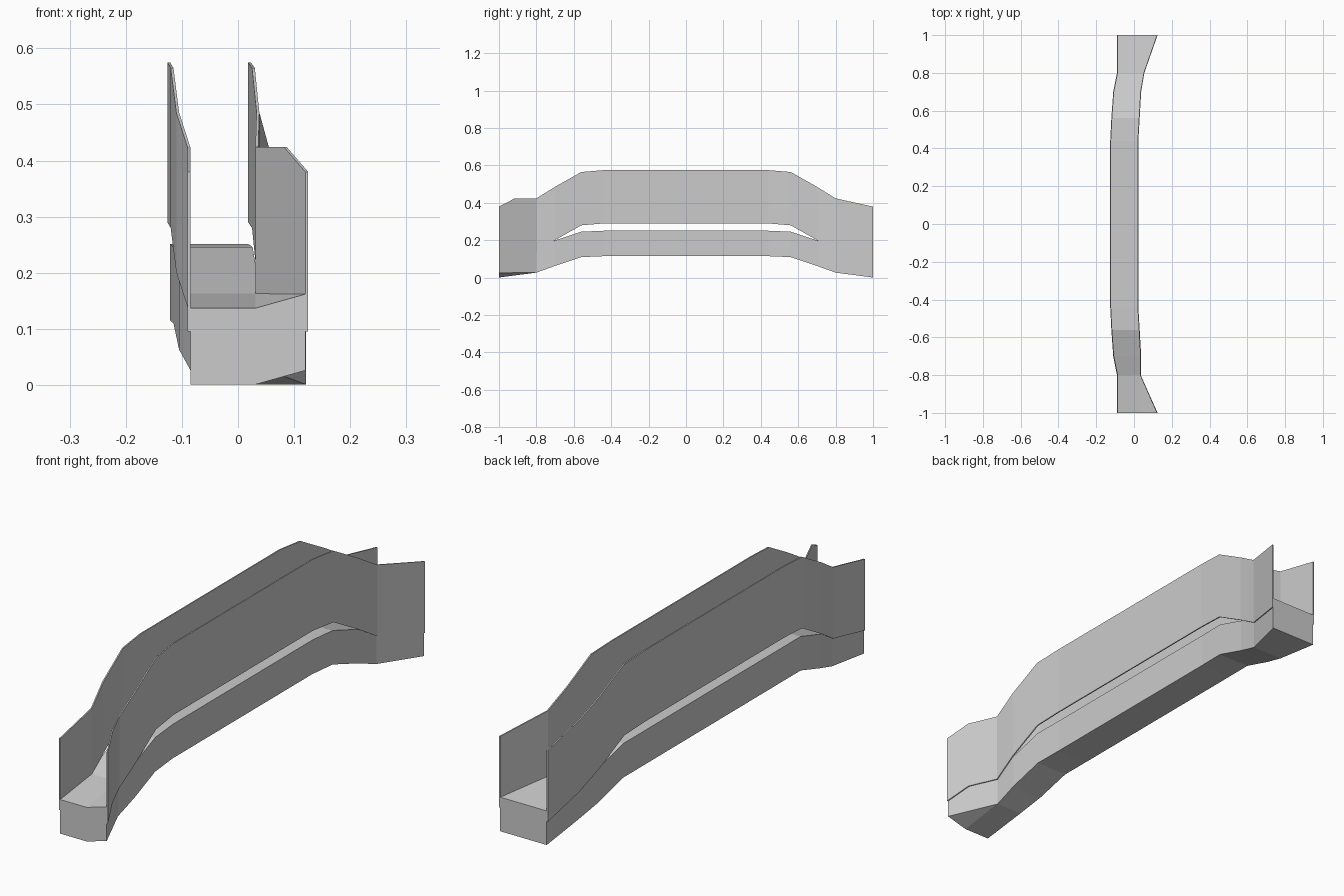
import bpy

if "Cube" in bpy.data.objects:
    bpy.data.objects.remove(bpy.data.objects["Cube"])


def loft(name, rings):
    """Skin a run of equal-length cross-sections and cap both ends."""
    n = len(rings[0])
    verts = [v for ring in rings for v in ring]
    faces = []
    for i in range(len(rings) - 1):
        for j in range(n):
            a, b = i * n + j, i * n + (j + 1) % n
            faces.append((a, b, b + n, a + n))
    faces.append(tuple(range(n))[::-1])
    faces.append(tuple(range(len(verts) - n, len(verts))))
    mesh = bpy.data.meshes.new(name)
    mesh.from_pydata(verts, [], faces)
    obj = bpy.data.objects.new(name, mesh)
    bpy.context.collection.objects.link(obj)
    return obj


def box_run(name, stations):
    """Rectangular section swept along y: (y, x_left, x_right, z_low, z_high)."""
    return loft(name, [[(l, y, a), (r, y, a), (r, y, b), (l, y, b)]
                       for y, l, r, a, b in stations])


THICK = 0.005
WALL_H = 0.285
DECK_H = 0.134

# Half profile from middle to end: y, left wall outer x, right wall inner x, deck base z, wall top z
half = [(0.44, -0.126, 0.018, 0.115, 0.575),
        (0.56, -0.120, 0.025, 0.110, 0.565),
        (0.70, -0.110, 0.033, 0.063, 0.486),
        (0.80, -0.090, 0.050, 0.027, 0.424),
        (1.00, -0.090, 0.120, 0.001, 0.380)]
front = [(-y, l, r, d, w) for y, l, r, d, w in half[::-1]]
front[1] = (-0.80, -0.090, 0.031, 0.027, 0.424)
run = front + half

# Arched deck, straight at the front where the wedge takes over
box_run("deck", [(y, l + THICK, 0.031 if y == -1 else r + 0.001, d, d + DECK_H + 0.002)
                 for y, l, r, d, w in run])

# Wedge widening the deck at the front right
plan = [(0.031, -0.80, 0.027), (0.031, -1.0, 0.001), (0.120, -1.0, 0.026)]
loft("deck_wedge", [[(x, y, z + h) for x, y, z in plan] for h in (0, DECK_H + 0.002)])

# Left side wall
box_run("left_wall", [(y, l, l + THICK, w - WALL_H, w) for y, l, r, d, w in run])

# Right side wall, level through most of the front flare
flare = (-0.915, -0.090, 0.082, 0.014, 0.424)
right = run[:1] + [flare] + run[1:]
box_run("right_wall", [(y, r, r + THICK, w - WALL_H, w) for y, l, r, d, w in right])
